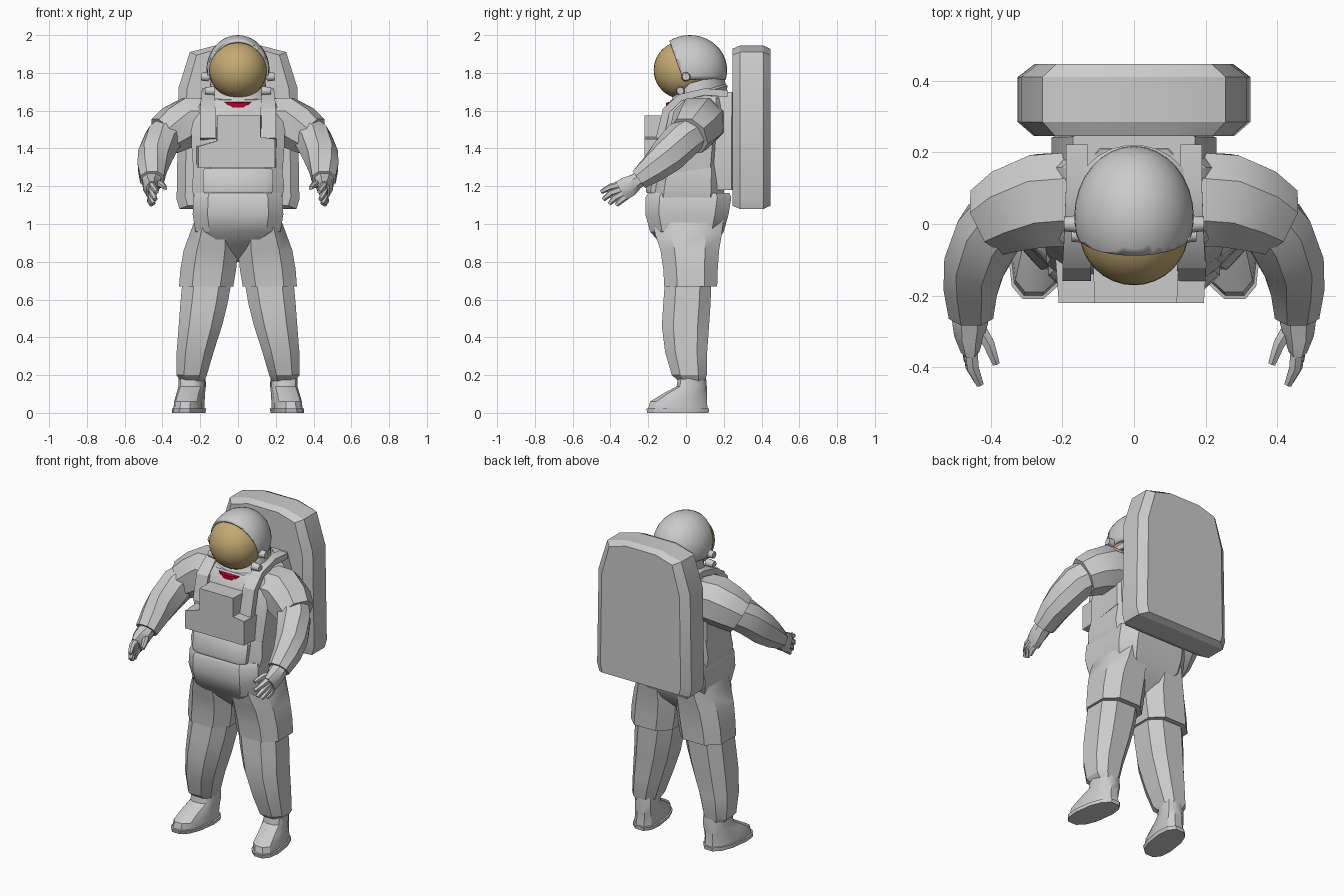
import bpy
import bmesh
from math import cos, sin, pi, radians
from mathutils import Vector, Matrix

cube = bpy.data.objects.get("Cube")
if cube:
    bpy.data.objects.remove(cube, do_unlink=True)


def material(name, colour):
    mat = bpy.data.materials.new(name)
    mat.use_nodes = True
    mat.diffuse_color = colour
    bsdf = next(n for n in mat.node_tree.nodes if n.type == 'BSDF_PRINCIPLED')
    bsdf.inputs["Base Color"].default_value = colour
    return mat


def finish(name, bm, mirror=False, mat=None, angle=32):
    """Turn a bmesh into a shaded object, optionally mirrored across x."""
    bmesh.ops.recalc_face_normals(bm, faces=bm.faces)
    mesh = bpy.data.meshes.new(name)
    bm.to_mesh(mesh)
    bm.free()
    obj = bpy.data.objects.new(name, mesh)
    bpy.context.collection.objects.link(obj)
    if mat:
        mesh.materials.append(mat)
    bpy.ops.object.select_all(action='DESELECT')
    obj.select_set(True)
    bpy.context.view_layer.objects.active = obj
    bpy.ops.object.shade_smooth_by_angle(angle=radians(angle))
    if mirror:
        obj.modifiers.new("Mirror", 'MIRROR').use_mirror_merge = False
    return obj


def loft(rings):
    """Skin a list of point rings and cap both ends."""
    bm = bmesh.new()
    rows = [[bm.verts.new(p) for p in ring] for ring in rings]
    n = len(rows[0])
    for a, b in zip(rows, rows[1:]):
        for i in range(n):
            j = (i + 1) % n
            bm.faces.new((a[i], a[j], b[j], b[i]))
    bm.faces.new(rows[0])
    bm.faces.new(rows[-1])
    return bm


def outline(rx, ry, n, power):
    """Polygon between an ellipse (power 1) and a box (power near 0)."""
    def soft(v):
        return (abs(v) / cos(pi / n)) ** power * (1 if v > 0 else -1)
    angles = [(i + 0.5) * 2 * pi / n for i in range(n)]
    return [(rx * soft(cos(a)), ry * soft(sin(a))) for a in angles]


def stack(sections, n=8, power=0.8, tilt=0.0):
    """Horizontal rings given as (z, x min, x max, y min, y max)."""
    rings = []
    for z, x0, x1, y0, y1 in sections:
        pts = outline((x1 - x0) / 2, (y1 - y0) / 2, n, power)
        cx, cy = (x0 + x1) / 2, (y0 + y1) / 2
        rings.append([Vector((cx + x, cy + y, z + tilt * y)) for x, y in pts])
    return loft(rings)


def tube(path, n=8, power=0.9):
    """Rings square to a path of (point, side radius, upright radius)."""
    pts = [Vector(p[0]) for p in path]
    rings = []
    for i, (_, rs, ru) in enumerate(path):
        along = (pts[min(i + 1, len(pts) - 1)] - pts[max(i - 1, 0)]).normalized()
        side = along.cross(Vector((0, 0, 1))).normalized()
        up = side.cross(along)
        rings.append([pts[i] + side * a + up * b for a, b in outline(rs, ru, n, power)])
    return loft(rings)


def sym(z, x, y0, y1):
    return (z, -x, x, y0, y1)


gold = material("visor_gold", (0.55, 0.4, 0.17, 1))
red = material("ring_red", (0.5, 0.0, 0.03, 1))

# Torso, waist and hips
finish("upper_torso", stack([
    sym(1.28, .235, -.17, .2), sym(1.42, .245, -.15, .21), sym(1.56, .25, -.12, .22),
    sym(1.65, .2, -.1, .22), sym(1.68, .15, -.08, .21)], power=.55, tilt=.16))
finish("waist", stack([
    sym(1.14, .235, -.19, .2), sym(1.2, .245, -.18, .2), sym(1.31, .23, -.16, .2)], power=.5))
finish("waist_panel", stack([
    sym(1.165, .18, -.21, 0), sym(1.18, .185, -.212, 0),
    sym(1.28, .185, -.19, 0), sym(1.295, .175, -.18, 0)], power=.3))
finish("hips", stack([
    sym(.8, .05, -.04, .08), sym(.89, .14, -.13, .16), sym(.96, .225, -.19, .2),
    sym(1.05, .24, -.215, .225), sym(1.14, .235, -.215, .24),
    sym(1.165, .225, -.2, .23)], power=.45))

# Chest control box with stepped top
box = [(-.21, 1.3), (.195, 1.3), (.195, 1.45), (.12, 1.46),
       (.12, 1.575), (-.11, 1.575), (-.11, 1.44), (-.21, 1.41)]
finish("chest_box", loft([[(x * s, y, z) for x, z in box]
                          for y, s in ((-.22, 1), (-.05, 1.06))]))

# Backpack with chamfered rim, and the mount that joins it to the torso
half = [(.31, 1.08), (.325, 1.13), (.315, 1.72), (.255, 1.91), (.12, 1.945)]
pack = half + [(-x, z) for x, z in reversed(half)]
finish("backpack", loft([[(x * sx, y, 1.5 + (z - 1.5) * sz) for x, z in pack]
                         for y, sx, sz in ((.245, .86, .96), (.285, 1, 1),
                                           (.41, 1, 1), (.447, .85, .96))]), angle=20)
finish("pack_mount", stack([
    sym(1.18, .2, .1, .26), sym(1.5, .23, .1, .26), sym(1.7, .17, .12, .26)], power=.3))

# Shoulder straps
finish("shoulder_strap", tube([
    ((.16, -.14, 1.45), .04, .02), ((.16, -.105, 1.6), .04, .02),
    ((.16, -.03, 1.67), .035, .018), ((.16, .1, 1.7), .03, .018),
    ((.16, .22, 1.69), .03, .018)], n=4), mirror=True)

# Neck ring and red seal
finish("neck_ring", stack([
    sym(1.66, .16, -.085, .215), sym(1.69, .165, -.085, .22),
    sym(1.7, .15, -.075, .21), sym(1.76, .145, -.05, .2)],
    n=24, power=1, tilt=.28))
finish("neck_seal", stack([
    sym(1.655, .14, -.105, .17), sym(1.68, .145, -.105, .17)],
    n=24, power=1, tilt=.28), mat=red)

# Visor globe
bm = bmesh.new()
bmesh.ops.create_uvsphere(bm, u_segments=32, v_segments=20, radius=.153,
                          matrix=Matrix.Translation((0, -.018, 1.815)))
finish("visor", bm, mat=gold, angle=60)

# Helmet shell: ellipsoid opened at the face and underneath
bm = bmesh.new()
bmesh.ops.create_uvsphere(
    bm, u_segments=32, v_segments=20, radius=1,
    matrix=Matrix.Translation((0, .02, 1.815)) @ Matrix.Diagonal((.167, .198, .185, 1)))
for point, normal in (((0, -.02, 1.78), (0, -.94, -.34)), ((0, 0, 1.765), (0, 0, -1))):
    bmesh.ops.bisect_plane(bm, geom=bm.verts[:] + bm.edges[:] + bm.faces[:],
                           plane_co=point, plane_no=normal, clear_outer=True)
shell = finish("helmet_shell", bm, angle=40)
wall = shell.modifiers.new("Wall", 'SOLIDIFY')
wall.thickness = .012
wall.offset = -1

# Helmet pivots and collar latches
for name, spot, radius, depth in (("helmet_pivot", (.175, 0, 1.78), .025, .04),
                                  ("collar_latch", (.15, -.03, 1.705), .024, .05)):
    bm = bmesh.new()
    bmesh.ops.create_cone(bm, cap_ends=True, segments=12, radius1=radius,
                          radius2=radius * .8, depth=depth,
                          matrix=Matrix.Translation(spot) @ Matrix.Rotation(pi / 2, 4, 'Y'))
    finish(name, bm, mirror=True)

# Arms: wide sleeve, then the forearm tucked inside it
finish("upper_arm", tube([
    ((.17, .07, 1.54), .13, .125), ((.26, .065, 1.54), .13, .13),
    ((.33, .045, 1.505), .118, .12), ((.39, .015, 1.465), .1, .105)]), mirror=True)
finish("forearm", tube([
    ((.35, .04, 1.49), .085, .09), ((.4, -.02, 1.445), .092, .095),
    ((.44, -.1, 1.36), .085, .09), ((.455, -.17, 1.295), .075, .075),
    ((.455, -.25, 1.235), .062, .055)]), mirror=True)

# Gloves: cuff and palm, then digits fanned from the knuckles
finish("palm", tube([
    ((.455, -.235, 1.245), .045, .04), ((.457, -.265, 1.225), .05, .042),
    ((.46, -.3, 1.2), .042, .055), ((.458, -.345, 1.175), .026, .056)]), mirror=True)
digits = {
    "index_finger": ((.455, -.34, 1.21), (.45, -.4, 1.195), (.43, -.448, 1.17)),
    "middle_finger": ((.458, -.34, 1.185), (.455, -.395, 1.165), (.437, -.437, 1.13)),
    "ring_finger": ((.46, -.33, 1.165), (.46, -.375, 1.14), (.447, -.405, 1.107)),
    "little_finger": ((.46, -.315, 1.15), (.465, -.345, 1.125), (.457, -.368, 1.1)),
    "thumb": ((.435, -.285, 1.21), (.405, -.335, 1.21), (.385, -.39, 1.19)),
}
for name, joints in digits.items():
    finish(name, tube([(p, r, r) for p, r in zip(joints, (.018, .016, .01))], n=6),
           mirror=True)

# Legs: over-trouser thigh, lower leg, boot
finish("thigh", stack([
    (.67, .025, .312, -.115, .165), (.76, .01, .305, -.12, .168),
    (.86, .0, .288, -.135, .175), (.95, .01, .255, -.165, .19),
    (1.03, .03, .225, -.17, .2)], power=.75), mirror=True)
finish("lower_leg", stack([
    (.17, .18, .305, -.04, .1), (.2, .165, .325, -.075, .11),
    (.32, .13, .325, -.11, .112), (.46, .085, .314, -.128, .122),
    (.58, .055, .305, -.12, .13), (.72, .03, .292, -.11, .135)], power=.75), mirror=True)
bm = stack([
    (0, .175, .335, -.205, .12), (.022, .17, .335, -.21, .122),
    (.024, .178, .328, -.2, .115), (.06, .178, .325, -.19, .11),
    (.1, .18, .32, -.125, .11), (.14, .178, .315, -.05, .11),
    (.2, .18, .315, -.04, .105)], n=12)
for v in bm.verts:
    v.co.x -= .14 * v.co.y
finish("boot", bm, mirror=True)
